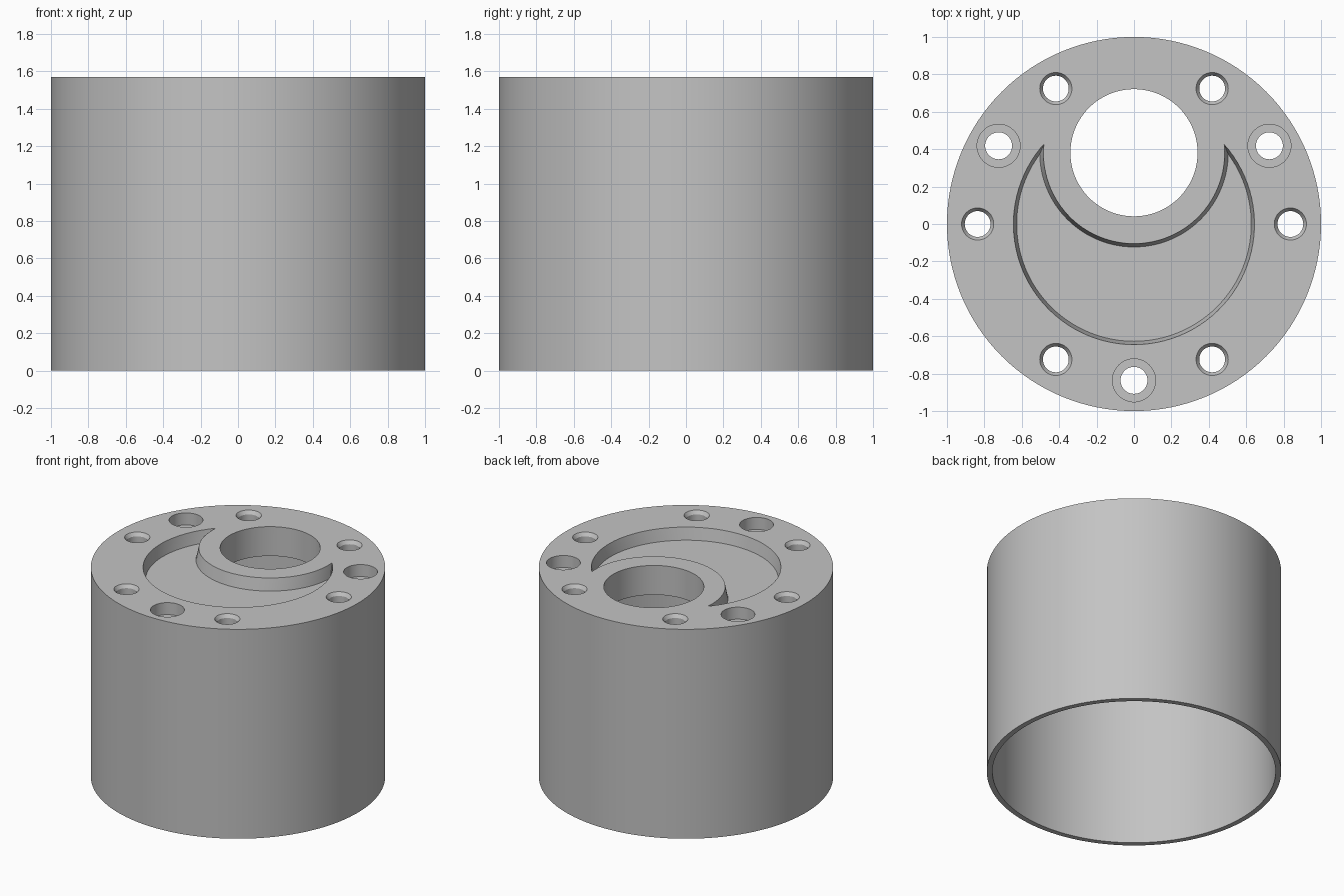
import bpy, bmesh, math

cube = bpy.data.objects.get("Cube")
if cube:
    bpy.data.objects.remove(cube, do_unlink=True)

HEIGHT, RADIUS, BORE = 1.57, 1.0, 0.962
PLATE = 0.22            # thickness of the top plate
POCKET = 0.09           # depth of the crescent and the counterbores
PORT_Y, PORT_R = 0.381, 0.34
BOLT_CIRCLE = 0.836
OVER = 0.05             # how far cutters stick out

grey = bpy.data.materials.new("metal grey")
grey.use_nodes = True
colour = (0.55, 0.55, 0.55, 1)
grey.diffuse_color = colour
grey.node_tree.nodes["Principled BSDF"].inputs["Base Color"].default_value = colour


def add_loft(bm, rings):
    """Closed solid through a stack of equal-length rings, bottom to top."""
    loops = [[bm.verts.new(p) for p in ring] for ring in rings]
    for low, high in zip(loops, loops[1:]):
        for i in range(len(low)):
            j = (i + 1) % len(low)
            bm.faces.new((low[i], low[j], high[j], high[i]))
    bm.faces.new(loops[0][::-1])
    bm.faces.new(loops[-1])


def circle(x, y, z, r, n):
    return [(x + r * math.cos(math.tau * i / n), y + r * math.sin(math.tau * i / n), z)
            for i in range(n)]


def add_turned(bm, x, y, profile, n=48):
    add_loft(bm, [circle(x, y, z, r, n) for r, z in profile])


def make_object(name, bm):
    bmesh.ops.recalc_face_normals(bm, faces=bm.faces)
    mesh = bpy.data.meshes.new(name)
    bm.to_mesh(mesh)
    bm.free()
    mesh.materials.append(grey)
    obj = bpy.data.objects.new(name, mesh)
    bpy.context.collection.objects.link(obj)
    return obj


def crescent(z, outer, inner, n=72):
    """Outline between a centred circle and the boss circle around the port."""
    y = (outer**2 - inner**2 + PORT_Y**2) / (2 * PORT_Y)
    x = math.sqrt(outer**2 - y**2)
    a = math.atan2(y, x)
    b = math.atan2(y - PORT_Y, x)
    points = []
    for i in range(n):      # long way round, left tip to right tip
        t = -math.pi - a + (math.pi + 2 * a) * i / n
        points.append((outer * math.cos(t), outer * math.sin(t), z))
    for i in range(n):      # back along the boss
        t = b - (math.pi + 2 * b) * i / n
        points.append((inner * math.cos(t), PORT_Y + inner * math.sin(t), z))
    return points


# Housing: solid drum, hollowed from below
bm = bmesh.new()
add_turned(bm, 0, 0, [(RADIUS, 0), (RADIUS, HEIGHT)], 128)
housing = make_object("housing", bm)

bm = bmesh.new()
add_turned(bm, 0, 0, [(BORE, -OVER), (BORE, HEIGHT - PLATE)], 128)
cutters = [make_object("bore_cutter", bm)]

# Crescent pocket with sloping walls
bm = bmesh.new()
slope = 0.018 / POCKET
rings = []
for z in (-POCKET, OVER):
    rings.append(crescent(HEIGHT + z, 0.645 + slope * z, 0.486 - slope * z))
add_loft(bm, rings)
cutters.append(make_object("crescent_cutter", bm))

# Port and bolt holes through the plate
bm = bmesh.new()
bottom, top = HEIGHT - PLATE - OVER, HEIGHT + OVER
add_turned(bm, 0, PORT_Y, [(PORT_R, bottom), (PORT_R, top)], 96)
for k in range(6):          # chamfered holes
    a = math.radians(60 * k)
    add_turned(bm, BOLT_CIRCLE * math.cos(a), BOLT_CIRCLE * math.sin(a),
               [(0.069, bottom), (0.069, HEIGHT - 0.025), (0.086, HEIGHT), (0.086, top)])
for k in range(3):          # counterbored holes
    a = math.radians(30 + 120 * k)
    add_turned(bm, BOLT_CIRCLE * math.cos(a), BOLT_CIRCLE * math.sin(a),
               [(0.072, bottom), (0.072, HEIGHT - POCKET), (0.115, HEIGHT - POCKET), (0.115, top)])
cutters.append(make_object("hole_cutter", bm))

for cutter in cutters:
    cutter.hide_render = True
    cutter.hide_set(True)
    mod = housing.modifiers.new(cutter.name, 'BOOLEAN')
    mod.operation = 'DIFFERENCE'
    mod.solver = 'EXACT'
    mod.object = cutter

# Bake the cuts, then smooth the round walls
bpy.context.view_layer.objects.active = housing
housing.select_set(True)
for mod in list(housing.modifiers):
    bpy.ops.object.modifier_apply(modifier=mod.name)
for cutter in cutters:
    bpy.data.objects.remove(cutter, do_unlink=True)
bpy.ops.object.shade_smooth_by_angle(angle=math.radians(30))
